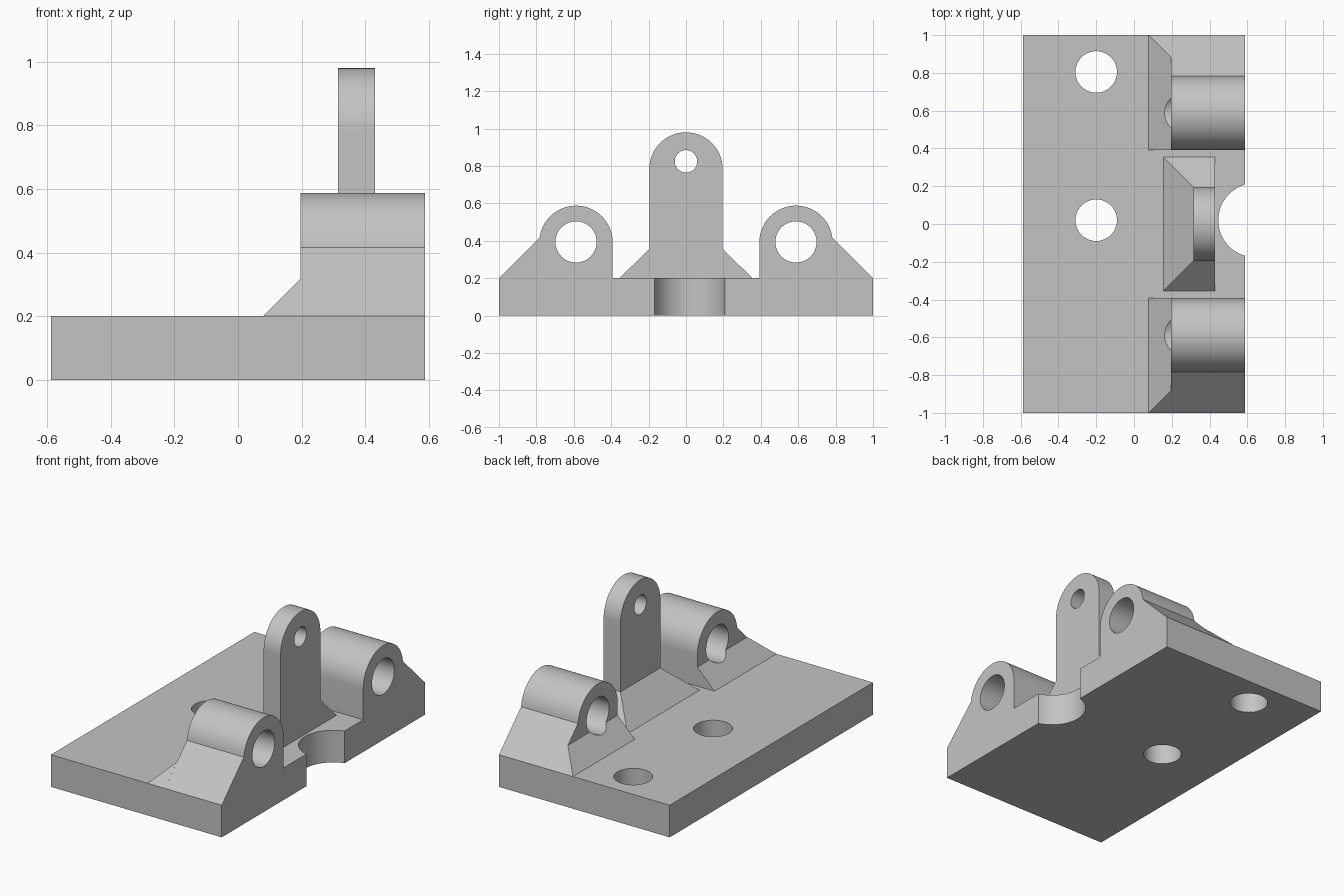
import bpy, bmesh, math
from mathutils import Matrix, Vector

if "Cube" in bpy.data.objects:
    bpy.data.objects.remove(bpy.data.objects["Cube"], do_unlink=True)

grey = bpy.data.materials.new("plain_grey")
grey.use_nodes = True
color = (0.55, 0.55, 0.55, 1)
grey.diffuse_color = color
grey.node_tree.nodes["Principled BSDF"].inputs["Base Color"].default_value = color

TOP = 0.2      # plate thickness
SIDE = 0.588   # half width of the plate in x


def finish(name, bm):
    bmesh.ops.recalc_face_normals(bm, faces=bm.faces)
    mesh = bpy.data.meshes.new(name)
    bm.to_mesh(mesh)
    bm.free()
    mesh.materials.append(grey)
    obj = bpy.data.objects.new(name, mesh)
    bpy.context.collection.objects.link(obj)
    return obj


def activate(obj):
    bpy.ops.object.select_all(action='DESELECT')
    obj.select_set(True)
    bpy.context.view_layer.objects.active = obj


def prism(name, profile, x0, x1):
    """Extrude a (y, z) outline along x."""
    bm = bmesh.new()
    face = bm.faces.new([bm.verts.new((x0, y, z)) for y, z in profile])
    new = bmesh.ops.extrude_face_region(bm, geom=[face])["geom"]
    verts = [v for v in new if isinstance(v, bmesh.types.BMVert)]
    bmesh.ops.translate(bm, verts=verts, vec=(x1 - x0, 0, 0))
    return finish(name, bm)


def gusset(name, x0, x1, foot, crest, z):
    """Sloped wedge rising from the plate to the back of a lug."""
    bm = bmesh.new()
    for x, ys, h in ((x0, foot, TOP), (x1, foot, TOP), (x1, crest, z)):
        for y in ys:
            bm.verts.new((x, y, h))
    bmesh.ops.convex_hull(bm, input=bm.verts)
    bmesh.ops.dissolve_limit(bm, angle_limit=0.01, verts=bm.verts, edges=bm.edges)
    return finish(name, bm)


def bore(obj, centre, radius, axis):
    """Cut a round hole along an axis."""
    bm = bmesh.new()
    turn = Vector((0, 0, 1)).rotation_difference(Vector(axis)).to_matrix().to_4x4()
    bmesh.ops.create_cone(bm, cap_ends=True, segments=64, radius1=radius,
                          radius2=radius, depth=3,
                          matrix=Matrix.Translation(centre) @ turn)
    cutter = finish("hole_cutter", bm)
    cutter.hide_render = True
    mod = obj.modifiers.new("hole", 'BOOLEAN')
    mod.operation, mod.solver, mod.object = 'DIFFERENCE', 'EXACT', cutter
    activate(obj)
    bpy.ops.object.modifier_apply(modifier=mod.name)
    bpy.data.objects.remove(cutter, do_unlink=True)


def arc(y, z, r, start, end, n=36):
    angles = [math.radians(start + (end - start) * i / n) for i in range(n + 1)]
    return [(y + r * math.cos(a), z + r * math.sin(a)) for a in angles]


# Base plate with two bolt holes and a round edge notch
plate = prism("base_plate", [(-1, 0), (1, 0), (1, TOP), (-1, TOP)], -SIDE, SIDE)
for x, y, r in ((-0.2, 0.805, 0.11), (-0.2, 0.02, 0.11), (0.642, 0.02, 0.196)):
    bore(plate, (x, y, 0), r, (0, 0, 1))
parts = [plate]

# Pair of bored side lugs with sloped outer flanks
for side, s in (("left", 1), ("right", -1)):
    outline = [(0.392, TOP)] + arc(0.588, 0.392, 0.196, 180, 7) + [(1, TOP)]
    lug = prism(side + "_side_lug", [(s * y, z) for y, z in outline], 0.196, SIDE)
    wedge = gusset(side + "_side_gusset", 0.078, 0.196,
                   (s * 0.392, s), (s * 0.392, s * 0.882), 0.318)
    for part in (lug, wedge):
        bore(part, (0, s * 0.588, 0.394), 0.11, (1, 0, 0))
        parts.append(part)

# Tall centre tongue with flared foot
outline = [(-0.355, TOP), (-0.196, 0.357)]
outline += arc(0, 0.784, 0.196, 180, 0)
outline += [(0.196, 0.357), (0.355, TOP)]
tongue = prism("centre_tongue", outline, 0.314, 0.43)
bore(tongue, (0, 0, 0.825), 0.06, (1, 0, 0))
parts.append(tongue)
parts.append(gusset("centre_gusset", 0.155, 0.314,
                    (-0.355, 0.355), (-0.196, 0.196), 0.357))

for part in parts:
    activate(part)
    bpy.ops.object.shade_smooth_by_angle(angle=math.radians(25))
